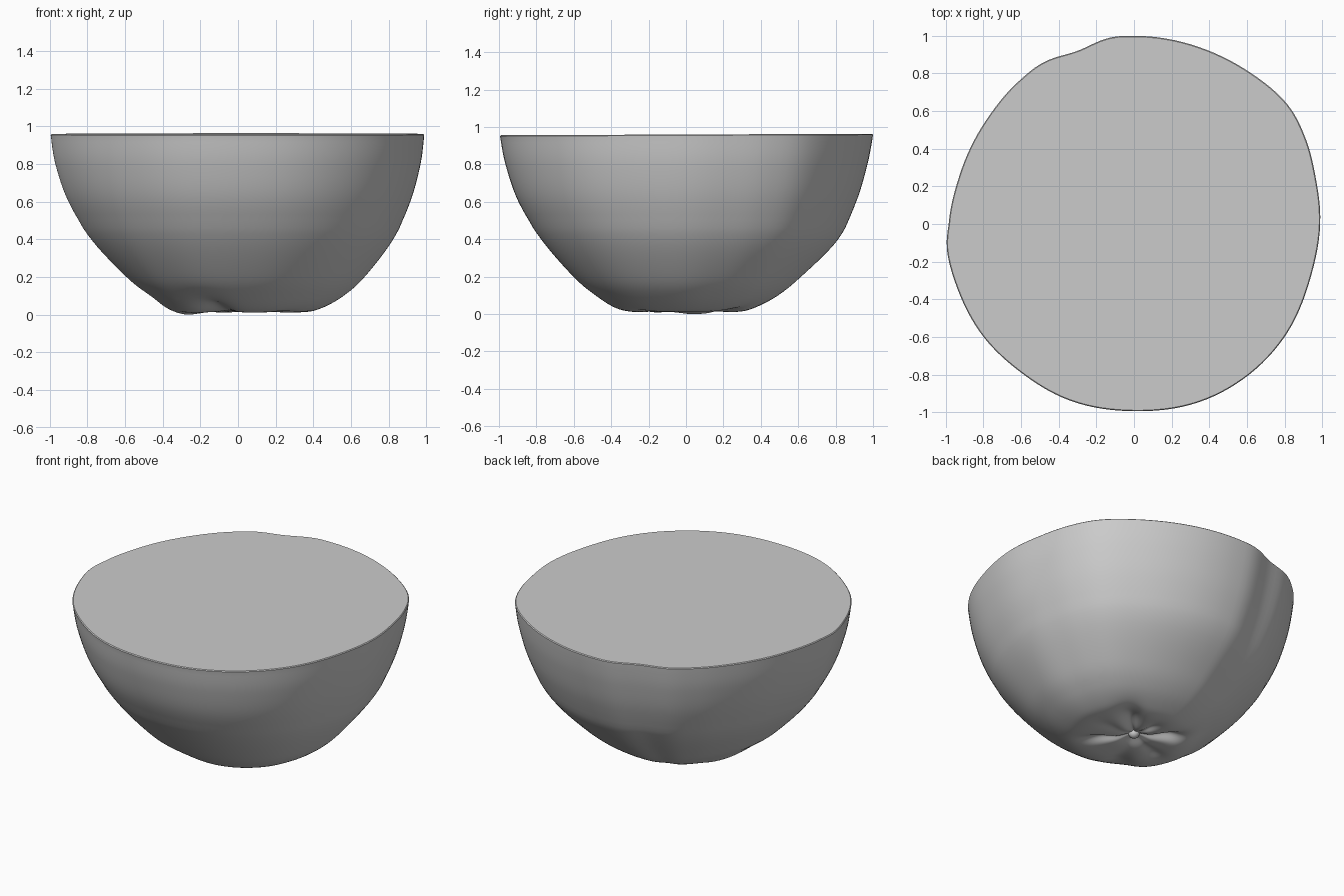
import bpy, bmesh, math

if "Cube" in bpy.data.objects:
    bpy.data.objects.remove(bpy.data.objects["Cube"])

NA = 144   # points around each ring
SUB = 6    # rings per profile step

# outline of the cut face, counter-clockwise
OUTLINE = [(.99, .03), (.965, .25), (.91, .46), (.82, .63), (.61, .81), (.4, .92),
           (.2, .98), (0, 1), (-.13, .99), (-.3, .92), (-.48, .86), (-.6, .77),
           (-.78, .56), (-.93, .25), (-.985, 0), (-.995, -.13), (-.94, -.34),
           (-.8, -.6), (-.6, -.79), (-.35, -.935), (0, -.995), (.35, -.945),
           (.6, -.81), (.8, -.6), (.94, -.28)]

# heights, and radius fractions towards right, back, left and front
HEIGHT = [.955, .8, .6, .4, .2, .1, .04, .018, .018, .026, .05, .065]
SIDES = [[1, .98, .925, .83, .675, .56, .45, .36, .22, .11, .045, 0],
         [1, .97, .91, .81, .61, .485, .37, .29, .2, .11, .045, 0],
         [1, .975, .905, .78, .59, .46, .375, .29, .2, .11, .045, 0],
         [1, .97, .90, .775, .60, .48, .385, .3, .2, .11, .045, 0]]

# creases around the blossom end: angle, width, depth, radius, radial spread
CREASES = [(45, 13, .05, .22, .14), (135, 11, .045, .2, .11), (-42, 10, .035, .2, .12),
           (248, 15, .05, .33, .13), (195, 14, .018, .2, .1), (90, 9, .02, .15, .08),
           (5, 12, .012, .2, .1)]


def catmull(p0, p1, p2, p3, t):
    return .5 * (2 * p1 + (p2 - p0) * t + (2 * p0 - 5 * p1 + 4 * p2 - p3) * t * t
                 + (3 * p1 - p0 - 3 * p2 + p3) * t ** 3)


def sample(values, u):
    i = min(int(u), len(values) - 2)
    get = lambda k: values[max(0, min(len(values) - 1, k))]
    return catmull(get(i - 1), get(i), get(i + 1), get(i + 2), u - i)


def wrap(a):
    return (a + math.pi) % (2 * math.pi) - math.pi


POLAR = sorted((math.atan2(y, x) % (2 * math.pi), math.hypot(x, y)) for x, y in OUTLINE)


def rim_radius(a):
    n = len(POLAR)
    for i in range(n):
        a0, a1 = POLAR[i][0], POLAR[(i + 1) % n][0]
        span, off = (a1 - a0) % (2 * math.pi), (a - a0) % (2 * math.pi)
        if off <= span:
            r = [POLAR[(i + k) % n][1] for k in (-1, 0, 1, 2)]
            return catmull(*r, off / span)


def side_fraction(u, a):
    q = a / (math.pi / 2)
    k = int(q) % 4
    t = (1 - math.cos((q - int(q)) * math.pi)) / 2
    return sample(SIDES[k], u) * (1 - t) + sample(SIDES[(k + 1) % 4], u) * t


def rind_point(u, a):
    r = rim_radius(a) * max(0, side_fraction(u, a))
    z = sample(HEIGHT, u)
    for ang, wid, dep, rad, spread in CREASES:
        d = wrap(a - math.radians(ang)) / math.radians(wid)
        z += dep * math.exp(-d * d - ((r - rad) / spread) ** 2)
    # lowest lobe on the left
    d = wrap(a - math.radians(178)) / .6
    z -= .013 * math.exp(-d * d - ((r - .28) / .08) ** 2)
    x, y = r * math.cos(a), r * math.sin(a)
    if u == 0:
        z += .004 * y
    return x, y, z


# halved fruit: cut face, rind and puckered base
bm = bmesh.new()
angles = [2 * math.pi * i / NA for i in range(NA)]
rows = [[(r * .995 * math.cos(a), r * .995 * math.sin(a), .96 + .004 * r * math.sin(a))
         for a in angles for r in [rim_radius(a)]]]
steps = (len(HEIGHT) - 1) * SUB
rows += [[rind_point(k / SUB, a) for a in angles] for k in range(steps)]
low = min(p[2] for row in rows for p in row)
rings = [[bm.verts.new((x, y, z - low if z < .5 else z)) for x, y, z in row] for row in rows]
bm.faces.new(rings[0])
for upper, lower in zip(rings, rings[1:]):
    for i in range(NA):
        j = (i + 1) % NA
        bm.faces.new((upper[i], lower[i], lower[j], upper[j]))
tip = bm.verts.new((0, 0, HEIGHT[-1] - low))
for i in range(NA):
    bm.faces.new((rings[-1][i], tip, rings[-1][(i + 1) % NA]))
bmesh.ops.recalc_face_normals(bm, faces=bm.faces)
mesh = bpy.data.meshes.new("fruit_half")
bm.to_mesh(mesh)
bm.free()
fruit = bpy.data.objects.new("fruit_half", mesh)
bpy.context.collection.objects.link(fruit)

# small stem nub in the middle of the base
bpy.ops.mesh.primitive_uv_sphere_add(segments=24, ring_count=12, radius=.034,
                                     location=(0, 0, .055))
nub = bpy.context.object
nub.name = "stem_nub"

for ob in (fruit, nub):
    bpy.ops.object.select_all(action='DESELECT')
    ob.select_set(True)
    bpy.context.view_layer.objects.active = ob
    bpy.ops.object.shade_smooth_by_angle(angle=math.radians(35))
